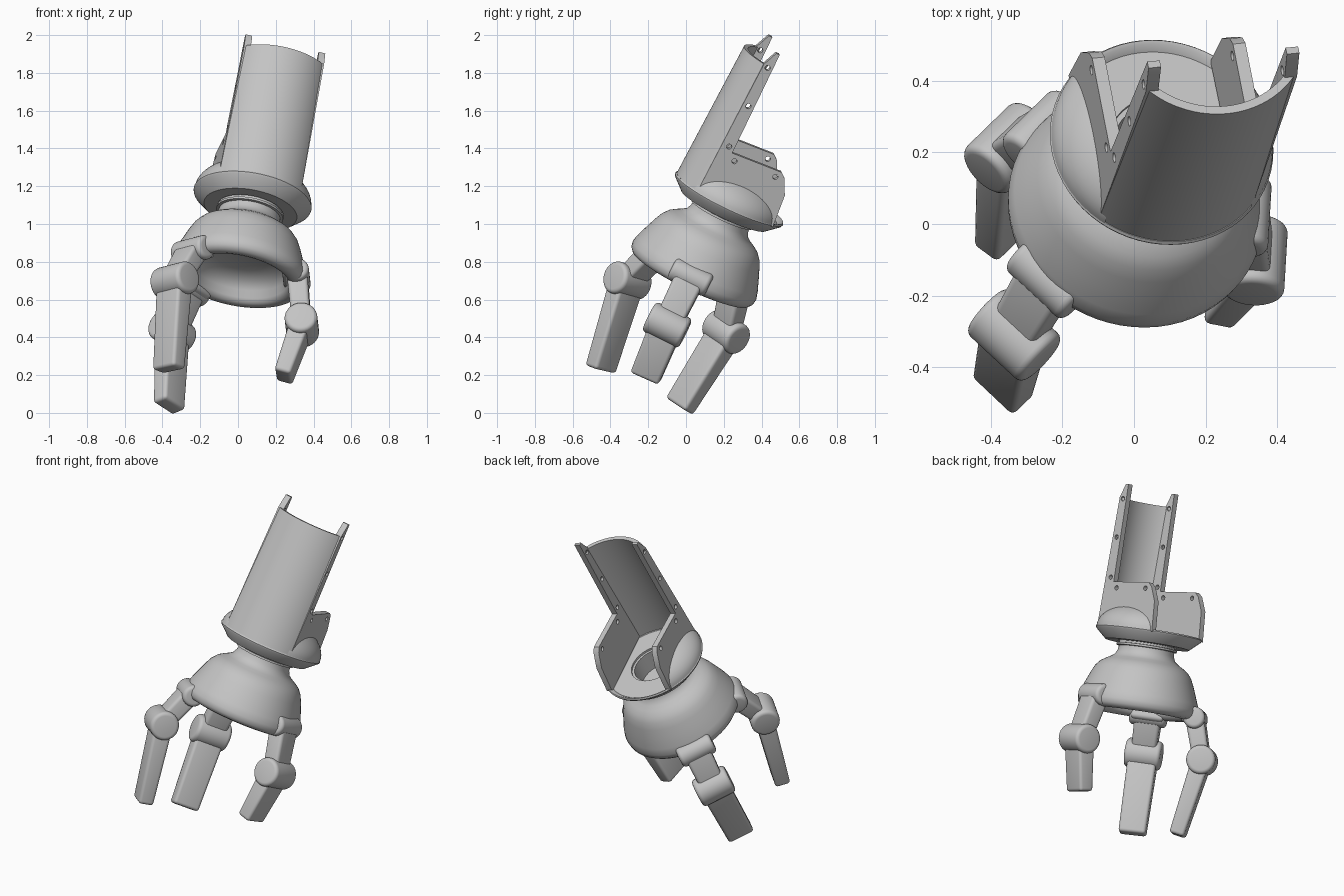
import bpy, bmesh
from math import sin, cos, pi, radians, asin
from mathutils import Vector, Matrix

cube = bpy.data.objects.get("Cube")
if cube:
    bpy.data.objects.remove(cube, do_unlink=True)

grey = bpy.data.materials.new("light_grey")
grey.use_nodes = True
grey.diffuse_color = (0.55, 0.55, 0.55, 1)
grey.node_tree.nodes["Principled BSDF"].inputs["Base Color"].default_value = (0.55, 0.55, 0.55, 1)

# Tilted frame shared by the palm, wrist and forearm
AXIS = Vector((0.17, 0.43, 0.887)).normalized()
SIDE = Vector((0.967, 0.098, -0.232))
SIDE = (SIDE - AXIS * SIDE.dot(AXIS)).normalized()
BACK = AXIS.cross(SIDE)
PALM = Vector((0, 0.033, 0.73))


def frame(x, y, z, origin):
    m = Matrix((x, y, z)).transposed().to_4x4()
    m.translation = origin
    return m


HAND = frame(SIDE, BACK, AXIS, PALM)


def add(name, bm, matrix, bevel=0, thick=0, angle=38):
    """Turn a bmesh into a placed, finished object."""
    bmesh.ops.recalc_face_normals(bm, faces=bm.faces)
    mesh = bpy.data.meshes.new(name)
    bm.to_mesh(mesh)
    bm.free()
    obj = bpy.data.objects.new(name, mesh)
    bpy.context.collection.objects.link(obj)
    obj.matrix_world = matrix
    if thick:
        mod = obj.modifiers.new("wall", 'SOLIDIFY')
        mod.thickness, mod.offset = thick, 0
    if bevel:
        mod = obj.modifiers.new("round", 'BEVEL')
        mod.width, mod.segments, mod.limit_method = bevel, 4, 'ANGLE'
    if obj.modifiers:
        deps = bpy.context.evaluated_depsgraph_get()
        obj.data = bpy.data.meshes.new_from_object(obj.evaluated_get(deps))
        obj.modifiers.clear()
        obj.data.name = name
    obj.data.materials.clear()
    obj.data.materials.append(grey)
    obj.data.shade_smooth()
    obj.data.set_sharp_from_angle(angle=radians(angle))
    return obj


def revolve(profile, closed=False):
    bm = bmesh.new()
    vs = [bm.verts.new((r, 0, t)) for r, t in profile]
    es = [bm.edges.new(p) for p in zip(vs, vs[1:])]
    if closed:
        es.append(bm.edges.new((vs[-1], vs[0])))
    bmesh.ops.spin(bm, geom=vs + es, axis=(0, 0, 1), cent=(0, 0, 0),
                   angle=2 * pi, steps=64, use_duplicate=False)
    bmesh.ops.remove_doubles(bm, verts=bm.verts, dist=0.0002)
    return bm


# Hollow bell-shaped palm with its neck
add("palm", revolve([
    (0, 0.11), (0.15, 0.105), (0.22, 0.08), (0.255, 0.04), (0.268, 0.0), (0.285, -0.02),
    (0.31, -0.027), (0.34, -0.02), (0.357, 0.0), (0.362, 0.03), (0.351, 0.07),
    (0.328, 0.13), (0.306, 0.185), (0.287, 0.225), (0.262, 0.255), (0.232, 0.275),
    (0.205, 0.29), (0.181, 0.308), (0.168, 0.335), (0.165, 0.36), (0.165, 0.43), (0.13, 0.43),
    (0.13, 0.31), (0, 0.31)]), HAND)
add("neck_ring", revolve([(0.16, 0.36), (0.18, 0.363), (0.18, 0.375), (0.16, 0.378)], True), HAND)

# Wrist cuff, a chamfered ring
add("wrist_cuff", revolve([
    (0.175, 0.388), (0.25, 0.388), (0.313, 0.445), (0.317, 0.455), (0.312, 0.463),
    (0.302, 0.46), (0.285, 0.443), (0.145, 0.443), (0.145, 0.425), (0.175, 0.425)], True),
    HAND, angle=30)

# Curved forearm shell, lofted between two arcs
bm = bmesh.new()
rows = []
for t, w, r in ((0.45, 0.214, 0.298), (1.23, 0.208, 0.27)):
    half = asin(w / r)
    rows.append([bm.verts.new((r * sin(a), -r * cos(a), t))
                 for a in [half * (i / 16 - 1) for i in range(33)]])
for i in range(32):
    bm.faces.new((rows[0][i], rows[0][i + 1], rows[1][i + 1], rows[1][i]))
add("forearm_shell", bm, HAND, thick=0.024)

# Drilled side plates: outline and bolt holes as (back, along axis)
OUTLINE = [(-0.215, 0.45), (-0.19, 1.23), (-0.155, 1.31), (-0.135, 1.31), (-0.135, 0.725),
           (0.15, 0.738), (0.178, 0.715), (0.22, 0.63), (0.235, 0.45)]
HOLES = [(-0.163, 1.22), (-0.167, 0.99), (-0.165, 0.75), (-0.105, 0.69), (0.13, 0.702)]


def spline(curve, pts):
    s = curve.splines.new('POLY')
    s.points.add(len(pts) - 1)
    for p, (u, v) in zip(s.points, pts):
        p.co = (u, v, 0, 1)
    s.use_cyclic_u = True


curve = bpy.data.curves.new("plate_outline", 'CURVE')
curve.dimensions, curve.fill_mode, curve.extrude = '2D', 'BOTH', 0.018
spline(curve, OUTLINE)
for u, v in HOLES:
    spline(curve, [(u + 0.014 * cos(k * pi / 8), v + 0.014 * sin(k * pi / 8)) for k in range(16)])
helper = bpy.data.objects.new("plate_outline", curve)
bpy.context.collection.objects.link(helper)
plate_mesh = bpy.data.meshes.new_from_object(helper.evaluated_get(bpy.context.evaluated_depsgraph_get()))
bpy.data.objects.remove(helper)

for side, label in ((1, "left"), (-1, "right")):
    bm = bmesh.new()
    bm.from_mesh(plate_mesh)
    bmesh.ops.remove_doubles(bm, verts=bm.verts, dist=0.0002)
    for v in bm.verts:
        u, t, w = v.co
        v.co = (side * (0.205 - 0.006 * (t - 0.45) + w), u, t)
    add(label + "_side_plate", bm, HAND, angle=25)

    # Rounded bulge outside each plate
    bm = revolve([(0.314 * cos(a), 0.458 + 0.175 * sin(a)) for a in [k * pi / 32 for k in range(17)]])
    bmesh.ops.bisect_plane(bm, geom=bm.verts[:] + bm.edges[:] + bm.faces[:], dist=1e-5,
                           plane_co=(side * 0.21, 0, 0), plane_no=(side, 0, 0), clear_inner=True)
    add(label + "_wrist_bulge", bm, HAND)


# Finger pieces
def barrel(name, centre, axis, radius, length):
    bm = bmesh.new()
    bmesh.ops.create_cone(bm, cap_ends=True, segments=32, radius1=radius, radius2=radius, depth=length)
    x = axis.orthogonal().normalized()
    add(name, bm, frame(x, axis.cross(x), axis, centre), bevel=0.022)


def bar(name, a, b, axis, start, end, bevel):
    """Tapered rounded bar from a to b; start and end are (width, thickness)."""
    z = (b - a).normalized()
    x = (axis - z * axis.dot(z)).normalized()
    bm = bmesh.new()
    bmesh.ops.create_cube(bm, size=1)
    for v in bm.verts:
        w, d = end if v.co.z > 0 else start
        v.co = (v.co.x * w, v.co.y * d, (v.co.z + 0.5) * (b - a).length)
    add(name, bm, frame(x, z.cross(x), z, a), bevel=bevel)


FINGERS = [  # name, azimuth, knuckle, joint, tip
    ("front_finger", 216, (-0.24, -0.15, 0.86), (-0.335, -0.31, 0.70), (-0.367, -0.453, 0.23)),
    ("back_finger", 128, (-0.255, 0.262, 0.66), (-0.348, 0.212, 0.43), (-0.365, -0.035, 0.035)),
    ("side_finger", -14, (0.315, 0.025, 0.72), (0.338, -0.10, 0.465), (0.24, -0.215, 0.19)),
]
for name, azimuth, knuckle, joint, tip in FINGERS:
    a = radians(azimuth)
    tangent = BACK * cos(a) - SIDE * sin(a)
    radial = SIDE * cos(a) + BACK * sin(a)
    knuckle, joint, tip = Vector(knuckle), Vector(joint), Vector(tip)
    barrel(name + "_knuckle", knuckle, tangent, 0.065, 0.22)
    bar(name + "_mount", knuckle - radial * 0.07 + AXIS * 0.02, knuckle, tangent,
        (0.2, 0.09), (0.19, 0.11), 0.02)
    bar(name + "_link", knuckle, joint, tangent, (0.16, 0.11), (0.145, 0.1), 0.02)
    barrel(name + "_joint", joint, tangent, 0.087, 0.215)
    bar(name + "_tip", joint, tip, tangent, (0.175, 0.11), (0.162, 0.09), 0.018)
